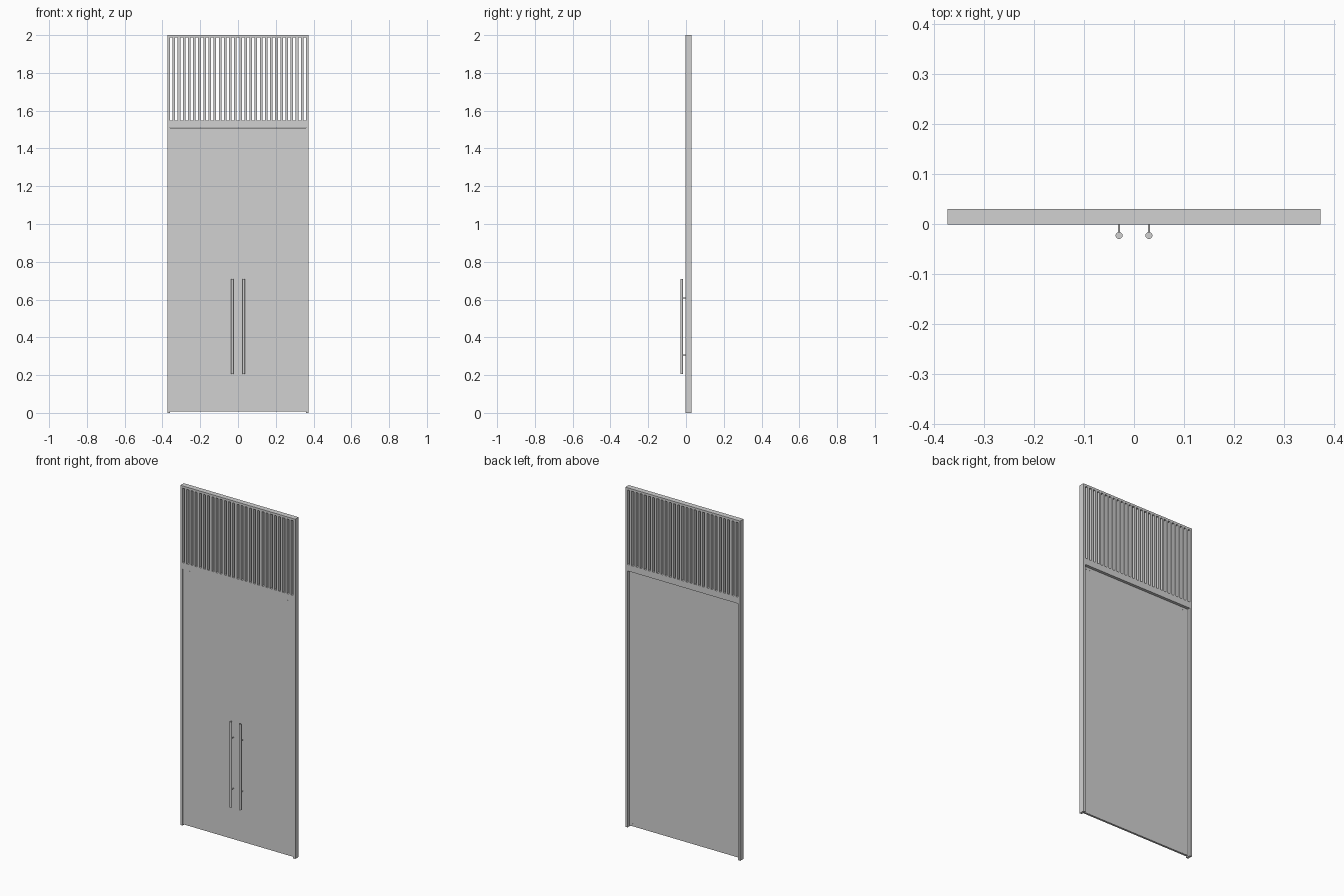
import bpy, math

if "Cube" in bpy.data.objects:
    bpy.data.objects.remove(bpy.data.objects["Cube"], do_unlink=True)

grey = bpy.data.materials.new("light grey")
grey.use_nodes = True
COLOUR = (0.64, 0.64, 0.64, 1)
grey.diffuse_color = COLOUR
grey.node_tree.nodes["Principled BSDF"].inputs["Base Color"].default_value = COLOUR


def box(name, x, y, z):
    """Box from (min, max) ranges on each axis."""
    bpy.ops.mesh.primitive_cube_add(size=1, location=[sum(r) / 2 for r in (x, y, z)])
    ob = bpy.context.object
    ob.name = name
    ob.scale = [r[1] - r[0] for r in (x, y, z)]
    bpy.ops.object.transform_apply(location=False, rotation=False, scale=True)
    ob.data.materials.append(grey)


def rod(name, loc, radius, length, rot=(0, 0, 0)):
    bpy.ops.mesh.primitive_cylinder_add(vertices=24, radius=radius, depth=length,
                                        location=loc, rotation=rot)
    ob = bpy.context.object
    ob.name = name
    ob.data.materials.append(grey)
    bpy.ops.object.shade_smooth_by_angle(angle=math.radians(40))


HALF, JAMB = 0.374, 0.0140
INNER = HALF - JAMB
DEPTH = (-0.0015, 0.030)
LEAF = (0.002, 0.014)
RAIL = (1.51, 1.548)
TOP = 1.987

# Frame: header and middle rail between the jambs
box("header", (-INNER, INNER), DEPTH, (TOP, 2.0))
box("middle_rail", (-INNER, INNER), DEPTH, RAIL)

# Vertical slats of the transom grille
SLATS, SLAT_W = 26, 0.0135
gap = (2 * INNER - SLATS * SLAT_W) / (SLATS + 1)
for i in range(SLATS):
    x = -INNER + gap + i * (SLAT_W + gap)
    box(f"slat_{i + 1:02d}", (x, x + SLAT_W), DEPTH, (RAIL[1], TOP))

# Jambs, door leaves, corner patches and pull handles, one set per side
for side, s in (("left", 1), ("right", -1)):
    def span(a, b):
        return tuple(sorted((s * a, s * b)))

    box(f"{side}_jamb", span(INNER, HALF), DEPTH, (0, 2.0))
    box(f"{side}_door_leaf", span(0, INNER - 0.0005), LEAF, (0.007, 1.509))
    for level, z in (("bottom", (0.008, 0.022)), ("top", (1.494, 1.508))):
        box(f"{side}_{level}_pivot_patch", span(0.305, 0.355),
            (LEAF[0] - 0.0003, LEAF[1] + 0.0003), z)

    rod(f"{side}_handle_bar", (s * 0.03, -0.023, 0.458), 0.007, 0.504)
    for level, z in (("lower", 0.307), ("upper", 0.608)):
        rod(f"{side}_handle_{level}_post", (s * 0.03, -0.0085, z), 0.0024, 0.025,
            (math.pi / 2, 0, 0))
